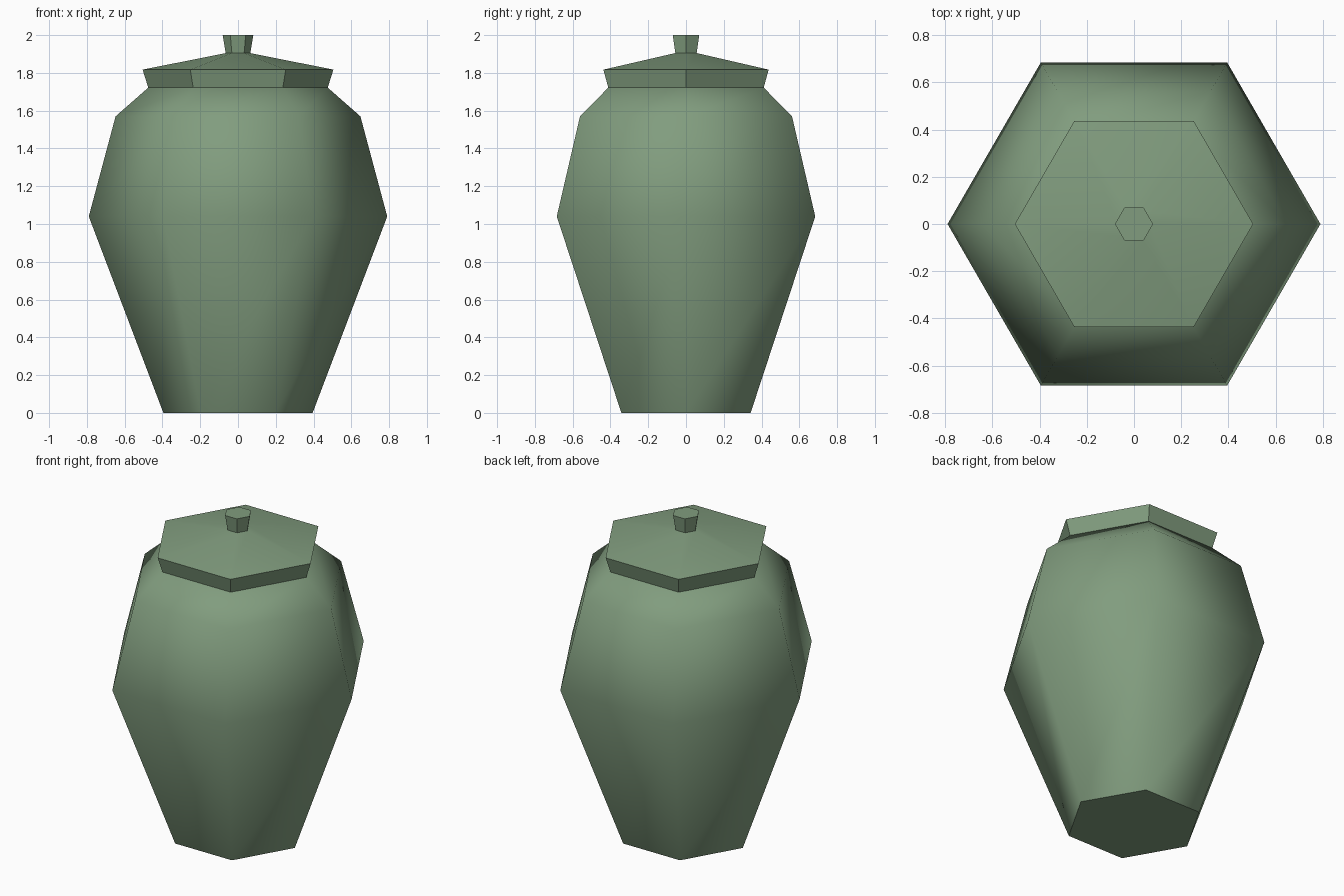
import bpy, bmesh, math

if "Cube" in bpy.data.objects:
    bpy.data.objects.remove(bpy.data.objects["Cube"])

green = bpy.data.materials.new("sage green glaze")
green.diffuse_color = (0.22, 0.335, 0.21, 1)
green.use_nodes = True
green.node_tree.nodes["Principled BSDF"].inputs["Base Color"].default_value = green.diffuse_color

SIDES = 6


def lathe(name, profile, smooth_angle):
    """Six-sided solid from (radius, height) rings, capped at both ends."""
    bm = bmesh.new()
    rings = []
    for r, z in profile:
        rings.append([bm.verts.new((r * math.cos(math.tau * i / SIDES),
                                    r * math.sin(math.tau * i / SIDES), z))
                      for i in range(SIDES)])
    for low, high in zip(rings, rings[1:]):
        for i in range(SIDES):
            j = (i + 1) % SIDES
            bm.faces.new((low[i], low[j], high[j], high[i]))
    bm.faces.new(rings[0][::-1])
    bm.faces.new(rings[-1])
    bmesh.ops.recalc_face_normals(bm, faces=bm.faces)
    mesh = bpy.data.meshes.new(name)
    bm.to_mesh(mesh)
    bm.free()
    mesh.materials.append(green)
    obj = bpy.data.objects.new(name, mesh)
    bpy.context.collection.objects.link(obj)
    bpy.ops.object.select_all(action='DESELECT')
    obj.select_set(True)
    bpy.context.view_layer.objects.active = obj
    bpy.ops.object.shade_smooth_by_angle(angle=math.radians(smooth_angle))
    return obj


# Jar body, softly shaded around its corners
lathe("jar_body", [(0.395, 0), (0.79, 1.04), (0.648, 1.57), (0.475, 1.722)], 65)
# Lid with flared rim and shallow roof
lathe("lid", [(0.475, 1.722), (0.505, 1.817), (0.065, 1.905)], 30)
# Knob on the lid
lathe("lid_knob", [(0.065, 1.905), (0.081, 2.0)], 30)
